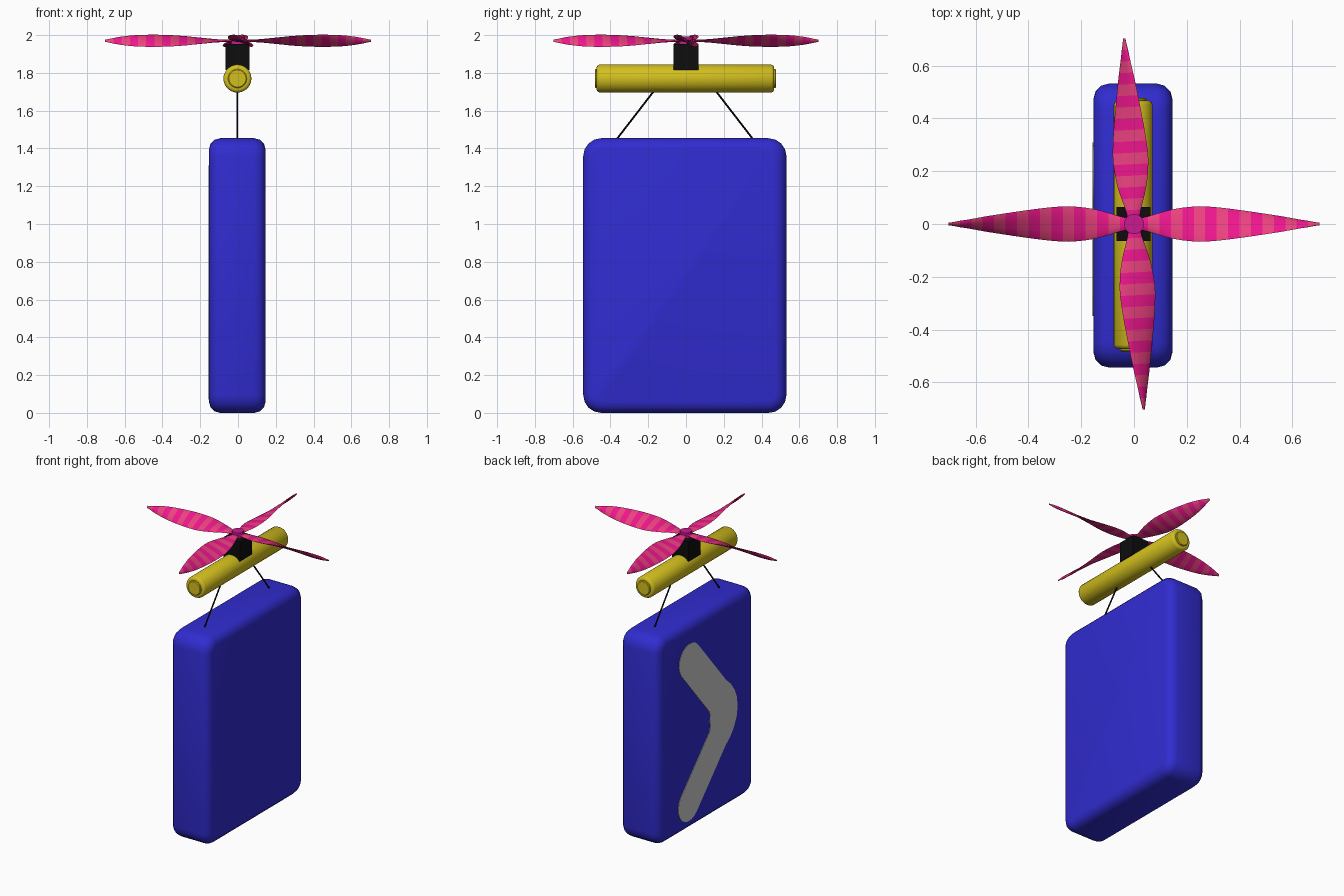
import bpy, bmesh
from math import sin, cos, pi, radians
from mathutils import Vector, Matrix

if "Cube" in bpy.data.objects:
    bpy.data.objects.remove(bpy.data.objects["Cube"])


def mat(name, r, g, b):
    m = bpy.data.materials.new(name)
    m.diffuse_color = (r, g, b, 1)
    m.use_nodes = True
    m.node_tree.nodes["Principled BSDF"].inputs["Base Color"].default_value = m.diffuse_color
    return m


BLUE = mat("blue", 0.03, 0.025, 0.63)
YELLOW = mat("yellow", 0.65, 0.52, 0.013)
BLACK = mat("black", 0.004, 0.004, 0.004)
PINK = mat("pink", 0.87, 0.008, 0.27)
ROSE = mat("rose", 0.85, 0.055, 0.22)
MAGENTA = mat("magenta", 0.6, 0.01, 0.28)


def finish(bm, name, mats=(), angle=35):
    bmesh.ops.recalc_face_normals(bm, faces=bm.faces)
    me = bpy.data.meshes.new(name)
    bm.to_mesh(me)
    bm.free()
    ob = bpy.data.objects.new(name, me)
    bpy.context.collection.objects.link(ob)
    for m in mats:
        me.materials.append(m)
    bpy.ops.object.select_all(action='DESELECT')
    ob.select_set(True)
    bpy.context.view_layer.objects.active = ob
    bpy.ops.object.shade_smooth_by_angle(angle=radians(angle))
    return ob


def box(size, centre):
    bm = bmesh.new()
    bmesh.ops.create_cube(bm, size=1)
    bmesh.ops.scale(bm, vec=size, verts=bm.verts)
    bmesh.ops.translate(bm, vec=centre, verts=bm.verts)
    return bm


def rod(name, a, b, r, material, sides=10):
    a, b = Vector(a), Vector(b)
    bm = bmesh.new()
    m = Matrix.Translation((a + b) / 2) @ (b - a).to_track_quat('Z', 'Y').to_matrix().to_4x4()
    bmesh.ops.create_cone(bm, cap_ends=True, segments=sides, radius1=r, radius2=r,
                          depth=(b - a).length, matrix=m)
    return finish(bm, name, [material])


# Hanging slab body with large rounded corners and softer rims
BX, BY = -0.004, -0.006
bm = box((0.30, 1.076, 1.454), (BX, BY, 0.727))
along_x = [e for e in bm.edges if abs(e.verts[0].co.x - e.verts[1].co.x) > 0.1]
bmesh.ops.bevel(bm, geom=along_x, offset=0.095, segments=4, profile=0.5, affect='EDGES')
rims = [e for e in bm.edges if abs(e.verts[0].co.x - e.verts[1].co.x) < 1e-5]
bmesh.ops.bevel(bm, geom=rims, offset=0.06, segments=3, profile=0.5, affect='EDGES')
finish(bm, "body", [BLUE], 40)

# Grey bent panel on the left side: rounded-end arms around a wider elbow
top, elbow, low = Vector((0.18, 1.19)), Vector((-0.26, 0.67)), Vector((0.19, 0.19))
p0, p2 = elbow.lerp(top, 0.3), elbow.lerp(low, 0.3)
path = [(top, 0.12)]
for i in range(9):
    t = i / 8
    path.append((p0 * (1 - t) ** 2 + elbow * 2 * t * (1 - t) + p2 * t * t,
                 0.12 + 0.035 * sin(pi * t)))
path.append((low, 0.12))
left, right = [], []
for i, (p, w) in enumerate(path):
    d = (path[min(i + 1, len(path) - 1)][0] - path[max(i - 1, 0)][0]).normalized()
    n = Vector((-d.y, d.x))
    left.append(p + n * w)
    right.append(p - n * w)


def end_cap(c, start):
    v = start - c
    return [c + Matrix.Rotation(-pi * k / 10, 2) @ v for k in range(1, 10)]


outline = left + end_cap(low, left[-1]) + right[::-1] + end_cap(top, right[0])
bm = bmesh.new()
face = bm.faces.new([bm.verts.new((BX - 0.153, p.x, p.y)) for p in outline])
ext = bmesh.ops.extrude_face_region(bm, geom=[face])
bmesh.ops.translate(bm, vec=(0.01, 0, 0),
                    verts=[v for v in ext["geom"] if isinstance(v, bmesh.types.BMVert)])
finish(bm, "bent_side_panel")

# Yellow tube with rounded ends and raised end discs
half = [(0, 0.48), (0.045, 0.48), (0.05, 0.476), (0.05, 0.47), (0.06, 0.47),
        (0.069, 0.465), (0.074, 0.455)]
profile = half + [(r, -y) for r, y in half[::-1]]
bm = bmesh.new()
verts = [bm.verts.new((r, y, 0)) for r, y in profile]
edges = [bm.edges.new(pair) for pair in zip(verts, verts[1:])]
bmesh.ops.spin(bm, geom=verts + edges, cent=(0, 0, 0), axis=(0, 1, 0),
               angle=2 * pi, steps=32)
bmesh.ops.remove_doubles(bm, verts=bm.verts, dist=1e-5)
bmesh.ops.translate(bm, vec=(-0.003, -0.003, 1.77), verts=bm.verts)
finish(bm, "tube", [YELLOW])

# Motor block
finish(box((0.128, 0.13, 0.138), (-0.002, 0, 1.884)), "motor_block", [BLACK])

# Suspension wires
for s, side in ((-1, "front"), (1, "back")):
    rod(side + "_wire", (-0.004, BY + s * 0.14, 1.735), (-0.004, BY + s * 0.37, 1.437),
        0.005, BLACK)

# Hub
rod("rotor_hub", (0, 0, 1.94), (0, 0, 1.992), 0.038, MAGENTA, 24)

# Twisted, striped rotor blades: (radius, half chord as seen from above)
STATIONS = [(0.0, 0.02), (0.03, 0.022), (0.08, 0.037), (0.15, 0.058), (0.25, 0.069),
            (0.35, 0.060), (0.45, 0.046), (0.55, 0.031), (0.65, 0.013), (0.705, 0.002)]


def half_chord(r):
    for (r0, c0), (r1, c1) in zip(STATIONS, STATIONS[1:]):
        if r <= r1:
            return c0 + (c1 - c0) * (r - r0) / (r1 - r0)
    return STATIONS[-1][1]


def blade(name, turn):
    bm = bmesh.new()
    rings = []
    count, sides = 32, 10
    for i in range(count + 1):
        r = 0.01 + 0.693 * i / count
        pitch = radians(18 + (r - 0.25) * 85)
        c = sum(half_chord(max(r + k, 0)) for k in (-0.025, 0, 0.025)) / 3 / cos(pitch)
        th = min(0.007, c * 0.4)
        ring = []
        for k in range(sides):
            u, w = c * cos(2 * pi * k / sides), th * sin(2 * pi * k / sides)
            ring.append(bm.verts.new((r, -u * cos(pitch) + w * sin(pitch),
                                      1.97 + u * sin(pitch) + w * cos(pitch))))
        rings.append(ring)
    for i, (a, b) in enumerate(zip(rings, rings[1:])):
        for k in range(sides):
            j = (k + 1) % sides
            f = bm.faces.new((a[k], a[j], b[j], b[k]))
            f.material_index = (i // 2) % 2
    bm.faces.new(rings[0])
    bm.faces.new(rings[-1])
    bmesh.ops.rotate(bm, matrix=Matrix.Rotation(radians(turn), 3, 'Z'), verts=bm.verts)
    finish(bm, name, [PINK, ROSE], 60)


for label, turn in (("right", 0), ("back", 93), ("left", 180), ("front", 273)):
    blade(label + "_blade", turn)
